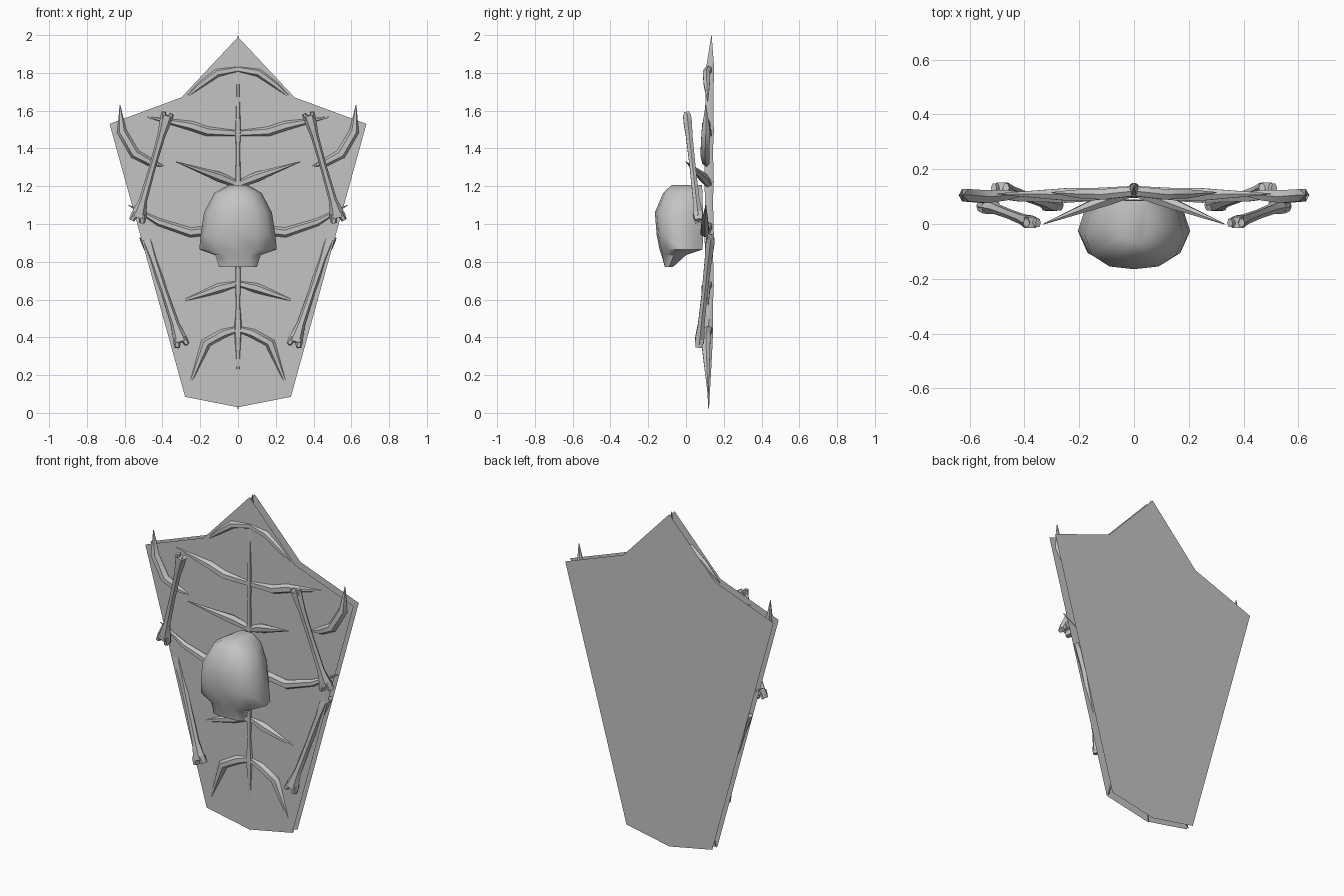
import bpy, bmesh, math
from mathutils import Vector

if "Cube" in bpy.data.objects:
    bpy.data.objects.remove(bpy.data.objects["Cube"])

grey = bpy.data.materials.new("bone grey")
grey.diffuse_color = (0.55, 0.55, 0.55, 1)
grey.use_nodes = True
grey.node_tree.nodes["Principled BSDF"].inputs["Base Color"].default_value = grey.diffuse_color


def finish(bm, name, mirror=False, smooth=True):
    if smooth:
        bmesh.ops.recalc_face_normals(bm, faces=bm.faces)
    me = bpy.data.meshes.new(name)
    bm.to_mesh(me)
    bm.free()
    me.materials.append(grey)
    ob = bpy.data.objects.new(name, me)
    bpy.context.collection.objects.link(ob)
    if smooth:
        bpy.ops.object.select_all(action='DESELECT')
        ob.select_set(True)
        bpy.context.view_layer.objects.active = ob
        bpy.ops.object.shade_smooth_by_angle(angle=math.radians(50))
    if mirror:
        ob.modifiers.new("mirror", 'MIRROR').use_mirror_merge = False
    return ob


def loft(bm, rings):
    rows = [[bm.verts.new(p) for p in ring] for ring in rings]
    n = len(rows[0])
    for a, b in zip(rows, rows[1:]):
        for i in range(n):
            bm.faces.new((a[i], a[(i + 1) % n], b[(i + 1) % n], b[i]))
    bm.faces.new(rows[0])
    bm.faces.new(rows[-1])


def tube(bm, path, sides=6):
    """path entries: (x, y, z, radius across, radius in depth)"""
    pts = [Vector(p[:3]) for p in path]
    rings = []
    for i, p in enumerate(path):
        d = (pts[min(i + 1, len(pts) - 1)] - pts[max(i - 1, 0)]).normalized()
        side = d.cross(Vector((0, 1, 0))).normalized()
        deep = side.cross(d)
        ring = []
        for k in range(sides):
            a = 2 * math.pi * k / sides
            ring.append(pts[i] + side * math.cos(a) * p[3] + deep * math.sin(a) * p[4])
        rings.append(ring)
    loft(bm, rings)


# Shield: two parallel thin sheets
half = [(0.30, 1.67), (0.68, 1.53), (0.28, 0.085)]
outline = [(0, 1.99)] + half + [(0, 0.03)] + [(-x, z) for x, z in reversed(half)]
for name, y, front in (("front_sheet", 0.107, True), ("back_sheet", 0.155, False)):
    bm = bmesh.new()
    f = bm.faces.new([bm.verts.new((x, y, z)) for x, z in outline])
    f.normal_update()
    if (f.normal.y < 0) != front:
        f.normal_flip()
    bmesh.ops.triangulate(bm, faces=bm.faces)
    finish(bm, name, smooth=False)

# Spine with swollen joints and spiked ends
bm = bmesh.new()
spine = [(0.02, 0.12, 0.002, 0.002), (0.30, 0.12, 0.016, 0.02), (0.45, 0.12, 0.028, 0.028)]
for z in (0.67, 0.95, 1.22, 1.48):
    spine += [(z - 0.09, 0.122, 0.015, 0.024), (z, 0.122, 0.022, 0.029)]
spine += [(1.70, 0.125, 0.012, 0.024), (1.83, 0.128, 0.016, 0.024), (2.0, 0.135, 0.001, 0.001)]
tube(bm, [(0, y, z, a, b) for z, y, a, b in spine])
finish(bm, "spine")

# Ribs, tapering outward from the spine
ribs = {
    "crown_rib": [(0.0, 0.12, 1.82, .02), (0.11, 0.108, 1.80, .022), (0.20, 0.11, 1.735, .018), (0.30, 0.115, 1.65, .002)],
    "shoulder_rib": [(0.0, 0.12, 1.48, .022), (0.16, 0.108, 1.49, .026), (0.25, 0.108, 1.52, .026), (0.50, 0.11, 1.57, .002)],
    "chest_rib": [(0.0, 0.12, 1.21, .02), (0.10, 0.09, 1.25, .026), (0.33, 0.0, 1.33, .002)],
    "middle_rib": [(0.0, 0.12, 0.99, .022), (0.12, 0.108, 0.97, .026), (0.25, 0.10, 0.955, .026), (0.42, 0.10, 1.01, .02), (0.58, 0.105, 1.10, .002)],
    "belly_rib": [(0.0, 0.12, 0.685, .02), (0.10, 0.105, 0.66, .026), (0.36, 0.118, 0.57, .002)],
    "hip_rib": [(0.0, 0.12, 0.445, .022), (0.08, 0.108, 0.42, .025), (0.17, 0.105, 0.37, .027), (0.28, 0.118, 0.085, .002)],
    "side_horn": [(0.39, 0.11, 1.305, .003), (0.47, 0.105, 1.33, .022), (0.545, 0.10, 1.37, .027), (0.615, 0.105, 1.49, .026), (0.625, 0.105, 1.63, .002)],
}
for name, path in ribs.items():
    bm = bmesh.new()
    tube(bm, [(x, y, z, r, r) for x, y, z, r in path])
    finish(bm, name, mirror=True)


# Limb bones: slim shaft with flared, forked ends
def limb(name, a, b, ra, rb):
    a, b = Vector(a), Vector(b)
    d = b - a
    side = d.cross(Vector((0, 1, 0))).normalized()
    bm = bmesh.new()
    prof = [(0.0, ra, ra * .7), (0.07, ra * .9, ra * .75), (0.2, ra * .62, ra * .6),
            (0.5, .018, .018), (0.82, .022, .02), (0.94, rb * .85, rb * .65), (0.99, rb, rb * .65)]
    tube(bm, [(*(a + d * t), u, v) for t, u, v in prof])
    u = d.normalized()
    for end, out, r in ((a, -u, ra), (b, u, rb)):
        for s in (-1, 1):
            p = end - out * r * 0.6 + side * s * r * 0.4
            q = end + out * r * 0.4 + side * s * r * 0.65
            tube(bm, [(*p, r * .45, r * .65), (*q, r * .35, r * .5)])
    finish(bm, name, mirror=True)


limb("upper_limb", (0.375, 0.005, 1.575), (0.53, 0.065, 1.03), 0.034, 0.044)
limb("lower_limb", (0.485, 0.13, 0.925), (0.30, 0.07, 0.37), 0.036, 0.042)

# Skull mask: rounded front, flat back, narrow jaw
section = [(0.5, .04), (.85, .2), (1, .5), (.9, .78), (.7, 1)]
levels = [(1.207, .05, -.075, .085), (1.165, .125, -.12, .087), (1.06, .18, -.165, .09),
          (0.94, .198, -.155, .09), (0.865, .205, -.14, .088), (0.835, .12, -.13, .0),
          (0.772, .10, -.112, -.07)]
bm = bmesh.new()
rings = []
for z, w, f, b in levels:
    right = [(x * w, f + (b - f) * t, z) for x, t in section]
    rings.append([(0, f, z)] + right + [(-x, y, z) for x, y, z in reversed(right)])
loft(bm, rings)
finish(bm, "skull")
